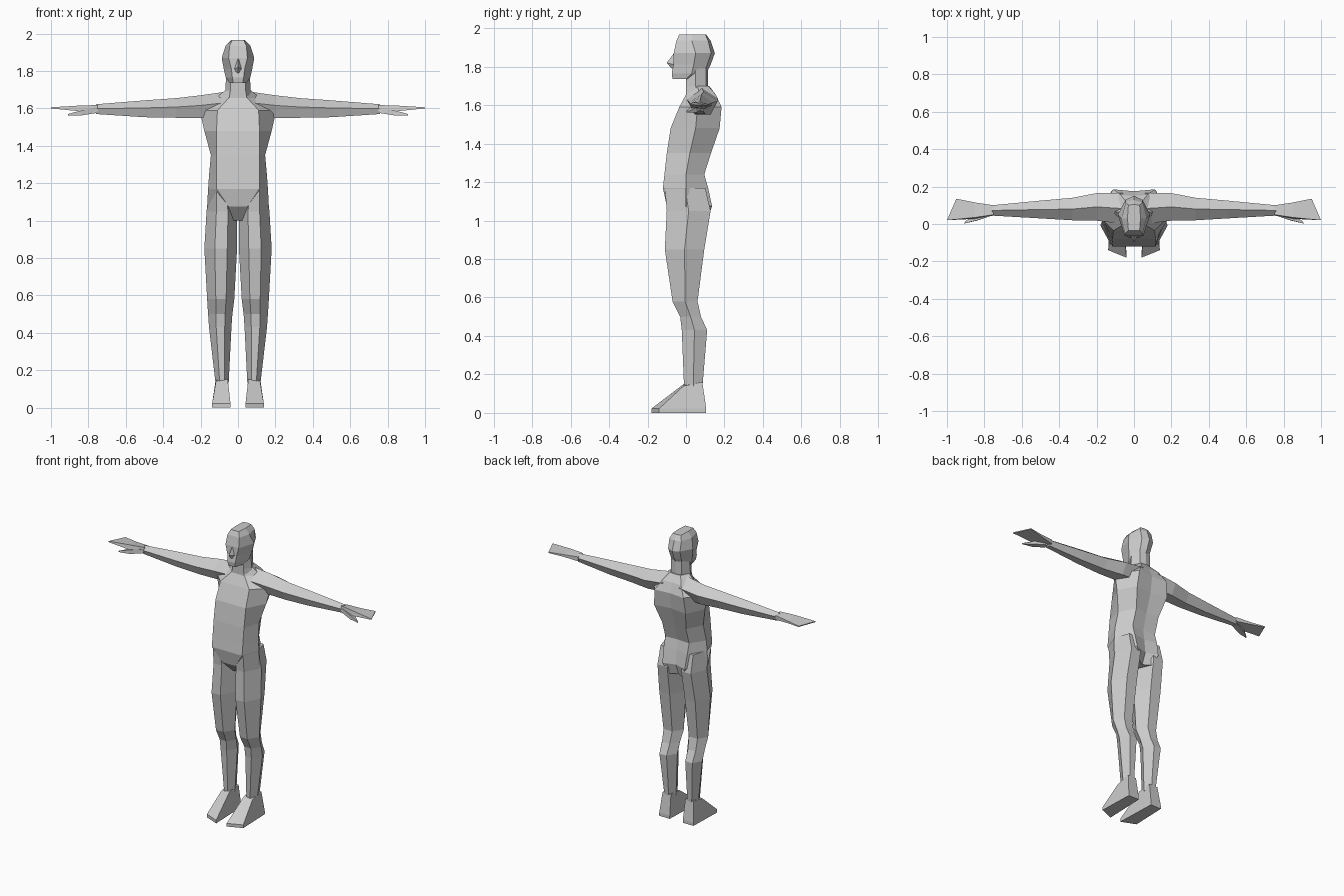
import bpy, bmesh

skin = bpy.data.materials.new("plain grey")
skin.diffuse_color = (0.6, 0.6, 0.6, 1)


def loft(name, rings, mirror=False):
    """Skin equal-length rings of points into a closed faceted solid."""
    bm = bmesh.new()
    loops = [[bm.verts.new(p) for p in ring] for ring in rings]
    n = len(loops[0])
    for a, b in zip(loops, loops[1:]):
        for i in range(n):
            j = (i + 1) % n
            bm.faces.new((a[i], a[j], b[j], b[i]))
    bm.faces.new(loops[0])
    bm.faces.new(loops[-1])
    bmesh.ops.remove_doubles(bm, verts=bm.verts, dist=0.0005)
    bmesh.ops.recalc_face_normals(bm, faces=bm.faces)
    mesh = bpy.data.meshes.new(name)
    bm.to_mesh(mesh)
    bm.free()
    mesh.materials.append(skin)
    obj = bpy.data.objects.new(name, mesh)
    bpy.context.collection.objects.link(obj)
    if mirror:
        mod = obj.modifiers.new("Mirror", 'MIRROR')
        mod.use_mirror_merge = False
    return obj


def body_ring(z, w, f, b, yf, ym, yb, ys):
    """Symmetric section: flat front, widest side point, back corners, spine."""
    return [(-f, yf, z), (f, yf, z), (w, ym, z), (b, yb, z),
            (0, ys, z), (-b, yb, z), (-w, ym, z)]


def leg_ring(z, x0, x1, yf, yb):
    """Six-sided leg section."""
    d, ym = x1 - x0, yf * 0.5 + yb * 0.5
    return [(x0 + d * 0.3, yf, z), (x0 + d * 0.68, yf, z), (x1, ym, z),
            (x0 + d * 0.75, yb, z), (x0 + d * 0.3, yb, z), (x0, ym, z)]


def arm_ring(x, yf, yb, zb, zt):
    """Five-sided arm section with a ridge on top."""
    d, h = yb - yf, zt - zb
    return [(x, yf, zb + h * 0.55), (x, yf + d * 0.5, zt), (x, yb, zb + h * 0.6),
            (x, yf + d * 0.75, zb), (x, yf + d * 0.2, zb)]


# Torso: crotch, hips, belly, waist, chest, shoulders, neck base
loft("torso", [body_ring(*r) for r in [
    (1.00, .08, .02, .05, -.03, .02, .110, .080),
    (1.075, .165, .05, .085, -.10, .00, .135, .110),
    (1.17, .160, .115, .09, -.12, .00, .115, .100),
    (1.24, .155, .115, .09, -.112, .00, .095, .090),
    (1.35, .145, .115, .09, -.10, .02, .130, .120),
    (1.48, .180, .115, .12, -.08, .05, .175, .160),
    (1.59, .205, .110, .11, -.035, .06, .185, .175),
    (1.655, .120, .05, .07, .00, .07, .155, .150),
    (1.70, .065, .04, .04, .01, .06, .115, .120)]])

# Neck and head
loft("neck", [body_ring(*r) for r in [
    (1.64, .080, .05, .04, .00, .06, .130, .140),
    (1.70, .068, .04, .04, .00, .05, .105, .115),
    (1.79, .062, .04, .04, .00, .05, .105, .115)]])
loft("head", [body_ring(*r) for r in [
    (1.735, .045, .025, .035, -.070, .00, .04, .050),
    (1.765, .066, .030, .040, -.074, .03, .09, .105),
    (1.81, .076, .035, .040, -.066, .04, .11, .128),
    (1.87, .087, .050, .045, -.064, .05, .13, .150),
    (1.935, .066, .045, .045, -.050, .03, .115, .128),
    (1.967, .035, .030, .030, -.035, .03, .10, .105)]])
loft("nose", [[(-.006, -.06, 1.865), (.006, -.06, 1.865), (0, -.066, 1.865)],
              [(-.022, -.06, 1.81), (.022, -.06, 1.81), (0, -.100, 1.82)],
              [(-.015, -.06, 1.79), (.015, -.06, 1.79), (0, -.075, 1.79)]])

# Legs: hip, thigh, knee, calf, ankle
loft("legs", [leg_ring(*r) for r in [
    (1.17, .03, .155, -.11, .10), (1.05, .004, .168, -.10, .128),
    (.85, .005, .180, -.11, .095), (.58, .020, .165, -.07, .06),
    (.50, .030, .160, -.03, .078), (.43, .035, .155, -.022, .11),
    (.13, .050, .120, -.01, .085)]], True)

# Feet: wedge from ankle to slanted toe
sole = [(.04, -.18), (.138, -.14), (.13, .105), (.05, .105)]
loft("feet", [[(x, y, 0) for x, y in sole],
              [(x, y, .022) for x, y in sole],
              [(.055, -.012, .15), (.118, -.012, .14),
               (.118, .085, .16), (.055, .085, .16)]], True)

# Arms: shoulder to wrist
loft("arms", [arm_ring(*r) for r in [
    (.06, .00, .165, 1.56, 1.69), (.20, .018, .165, 1.55, 1.67),
    (.33, .02, .140, 1.55, 1.655), (.50, .03, .125, 1.553, 1.643),
    (.76, .045, .10, 1.57, 1.622)]], True)

# Hands: flat paddle with a slanted tip, plus a thumb
loft("hands", [
    [(.75, .045, 1.58), (.75, .10, 1.58), (.75, .10, 1.61), (.75, .05, 1.618)],
    [(.85, .028, 1.585), (.85, .115, 1.59), (.85, .115, 1.605), (.85, .035, 1.615)],
    [(1.0, .02, 1.60), (.95, .135, 1.597), (.95, .135, 1.603), (1.0, .02, 1.606)]], True)
loft("thumbs", [
    [(.76, .045, 1.575), (.77, .08, 1.575), (.77, .08, 1.60), (.76, .045, 1.605)],
    [(.84, .018, 1.562), (.85, .055, 1.562), (.85, .05, 1.585), (.84, .02, 1.588)],
    [(.91, .002, 1.562), (.90, .015, 1.562), (.90, .015, 1.568), (.91, .002, 1.57)]], True)
